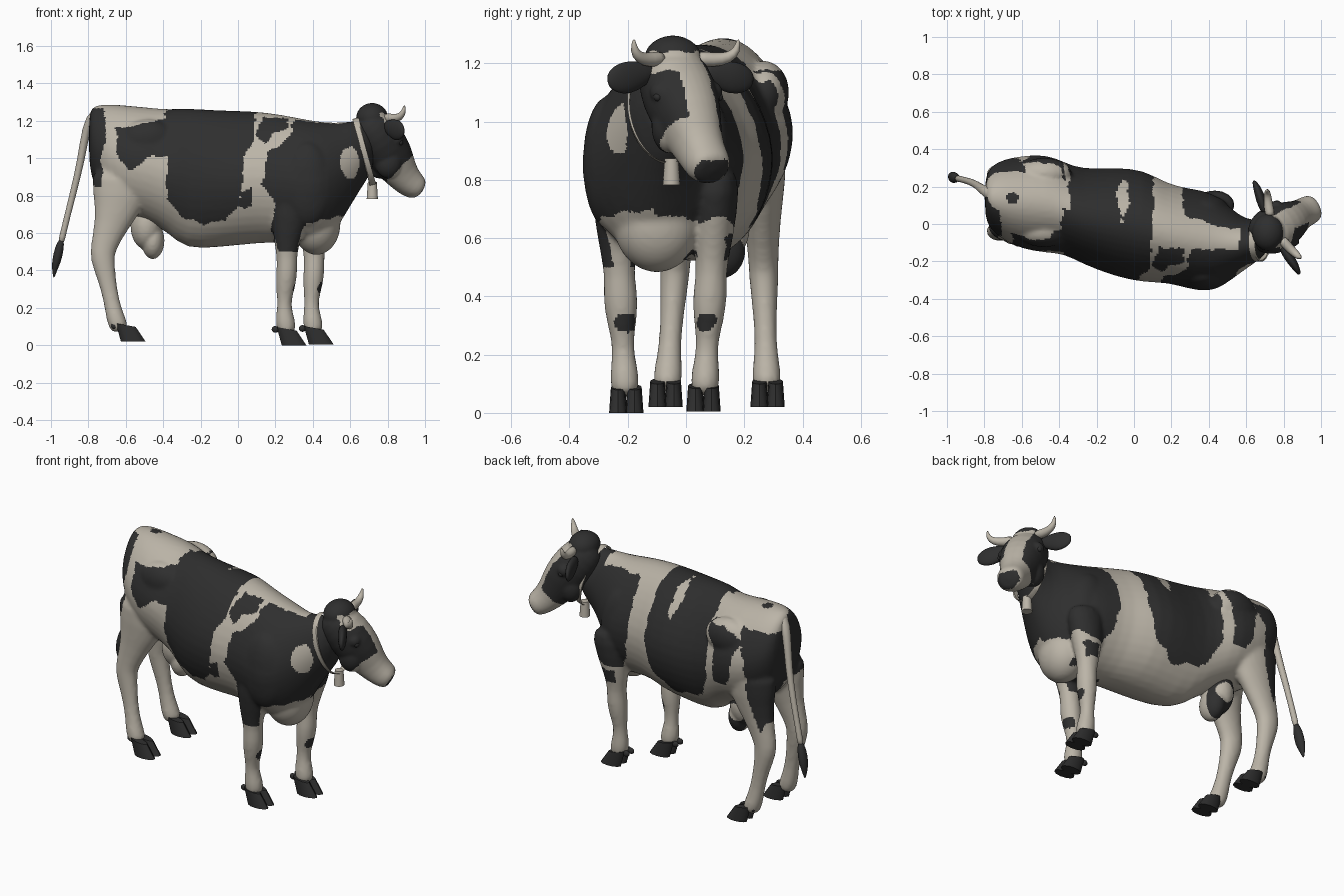
import bpy, bmesh, math
from mathutils import Vector, Matrix, noise

cube = bpy.data.objects.get("Cube")
if cube:
    bpy.data.objects.remove(cube, do_unlink=True)


def material(name, rgb):
    mat = bpy.data.materials.new(name)
    mat.use_nodes = True
    mat.diffuse_color = (*rgb, 1)
    bsdf = next(n for n in mat.node_tree.nodes if n.type == "BSDF_PRINCIPLED")
    bsdf.inputs["Base Color"].default_value = (*rgb, 1)
    bsdf.inputs["Roughness"].default_value = 0.8
    return mat


CREAM = material("cream hide", (0.50, 0.46, 0.39))
BLACK = material("black hide", (0.028, 0.028, 0.028))
ACROSS = Vector((0, 1, 0))


def loft(bm, stations, across=ACROSS, sides=16, power=2.0, along=None, taper=0):
    """Skin rings given as (x, y, z, radius across, radius other way)."""
    centres = [Vector(s[:3]) for s in stations]
    rings = []
    for i, (c, s) in enumerate(zip(centres, stations)):
        t = along or (centres[min(i + 1, len(centres) - 1)] - centres[max(i - 1, 0)]).normalized()
        u = (across - t * across.dot(t)).normalized()
        v = t.cross(u)
        ring = []
        for k in range(sides):
            a = math.tau * k / sides
            ca, sa = math.cos(a), math.sin(a)
            ca = math.copysign(abs(ca) ** (2 / power), ca) * (1 - taper * max(sa, 0))
            sa = math.copysign(abs(sa) ** (2 / power), sa)
            ring.append(bm.verts.new(c + u * ca * s[3] + v * sa * s[4]))
        rings.append(ring)
    for a, b in zip(rings, rings[1:]):
        for k in range(sides):
            n = (k + 1) % sides
            bm.faces.new((a[k], a[n], b[n], b[k]))
    bm.faces.new(rings[0])
    bm.faces.new(rings[-1])


def blob(bm, centre, size):
    m = Matrix.Translation(centre) @ Matrix.Diagonal((*size, 1))
    bmesh.ops.create_icosphere(bm, subdivisions=3, radius=1, matrix=m)


def finish(name, bm, mat, subdivide=0, voxel=0, smooth=0, rule=None, angle=math.pi):
    """Turn a bmesh into an object, fuse its shells and colour its faces."""
    bmesh.ops.recalc_face_normals(bm, faces=bm.faces)
    mesh = bpy.data.meshes.new(name)
    bm.to_mesh(mesh)
    bm.free()
    obj = bpy.data.objects.new(name, mesh)
    bpy.context.collection.objects.link(obj)
    if subdivide:
        obj.modifiers.new("round", "SUBSURF").levels = subdivide
    if voxel:
        fuse = obj.modifiers.new("fuse", "REMESH")
        fuse.mode, fuse.voxel_size = "VOXEL", voxel
    if smooth:
        soft = obj.modifiers.new("soften", "SMOOTH")
        soft.factor, soft.iterations = 0.5, smooth
    dg = bpy.context.evaluated_depsgraph_get()
    mesh = bpy.data.meshes.new_from_object(obj.evaluated_get(dg))
    obj.modifiers.clear()
    obj.data = mesh
    mesh.name = name
    mesh.materials.clear()
    for m in ([CREAM, BLACK] if rule else [mat]):
        mesh.materials.append(m)
    for f in mesh.polygons:
        f.material_index = int(rule(f.center, f.normal)) if rule else 0
    mesh.shade_smooth()
    mesh.set_sharp_from_angle(angle=angle)
    return obj


# Torso and neck: x, y, z, half width, half height
TORSO = [(-.80, .14, 1.11, .11, .15), (-.765, .14, 1.06, .175, .225), (-.70, .13, 1.02, .22, .275),
         (-.60, .115, .99, .255, .297), (-.47, .11, .965, .27, .31), (-.37, .085, .93, .25, .335),
         (-.28, .04, .89, .258, .385), (-.10, .01, .89, .298, .37), (.05, -.01, .897, .31, .362),
         (.18, -.05, .897, .268, .35), (.30, -.08, .88, .275, .345), (.40, -.095, .865, .275, .34),
         (.48, -.105, .88, .23, .315), (.56, -.11, .93, .16, .265), (.64, -.10, 1.01, .115, .195),
         (.74, -.05, 1.07, .09, .12)]
# Legs: x offset, z, half width, half depth
FRONT_LEG = [(.05, .86, .085, .13), (.025, .68, .08, .10), (.01, .55, .062, .07), (.012, .47, .052, .054),
             (.012, .40, .062, .058), (.005, .32, .054, .054), (-.002, .25, .039, .04),
             (-.002, .19, .04, .04), (.002, .13, .052, .056), (.015, .05, .05, .05)]
REAR_LEG = [(0, .95, .10, .19), (-.02, .78, .085, .15), (-.065, .64, .062, .092), (-.112, .51, .052, .07),
            (-.116, .45, .052, .067), (-.09, .34, .042, .048), (-.065, .22, .037, .042),
            (-.045, .13, .052, .052), (-.015, .06, .05, .052)]
# Each leg: name, profile, x, y at foot, y at top, ground height
LEGS = [("front_right", FRONT_LEG, .25, -.205, -.25, 0), ("front_left", FRONT_LEG, .395, .06, .11, .005),
        ("rear_right", REAR_LEG, -.61, -.07, -.01, .02), ("rear_left", REAR_LEG, -.61, .28, .255, .02)]

# Hide patches as (x, z) outlines in hundredths
RIGHT_PATCHES = [
    [(-33, 140), (12, 140), (8, 110), (3, 100), (3, 88), (0, 74), (-7, 67), (-18, 65), (-30, 69),
     (-38, 78), (-38, 101), (-48, 101), (-58, 93), (-64, 100), (-66, 117), (-48, 118), (-40, 121)],
    [(-90, 127), (-71, 126), (-70, 119), (-73, 100), (-73, 84), (-90, 90)],
    [(31, 121), (50, 130), (90, 130), (90, 74), (62, 70), (55, 69), (42, 67), (34, 62), (31, 50),
     (21, 50), (18, 64), (20, 76), (13, 86), (17, 104), (28, 112)],
    [(9, 114), (14, 122), (27, 122), (28, 117), (20, 113), (14, 108)],
    [(0, 74), (7, 74), (7, 83), (2, 82)]]
LEFT_PATCHES = [
    [(-33, 140), (10, 140), (11, 90), (5, 74), (-8, 64), (-28, 68), (-37, 85), (-36, 105)],
    [(-37, 117), (-48, 119), (-60, 112), (-52, 84), (-42, 84), (-42, 100)],
    [(27, 118), (50, 130), (90, 130), (90, 74), (60, 69), (50, 66), (44, 64), (34, 64), (29, 72), (25, 95)],
    [(38, 62), (47, 61), (45, 53), (39, 54)],
    [(-58, 119), (-90, 119), (-90, 80), (-72, 60), (-66, 76), (-63, 100)]]


def inside(x, z, outline):
    hit = False
    for (ax, az), (bx, bz) in zip(outline, outline[1:] + outline[:1]):
        if (az > z) != (bz > z) and x < ax + (z - az) * (bx - ax) / (bz - az):
            hit = not hit
    return hit


def spine_y(x):
    for a, b in zip(TORSO, TORSO[1:]):
        if x < b[0]:
            k = max(0, (x - a[0]) / (b[0] - a[0]))
            return a[1] + k * (b[1] - a[1])
    return TORSO[-1][1]


def hide_rule(p, n):
    w = noise.noise_vector(p * 14) * 0.018
    x, z = (p.x + w.x) * 100, (p.z + w.z) * 100
    if p.z < .4:                                            # knee spots
        centre = -.205 if p.y < -.08 else .07
        return n.x > .4 and p.x > 0 and math.hypot(p.z - .31, p.y + w.y - centre) < .033
    if p.z > 1.15 and math.hypot(p.x + .65, p.y + w.y - .14) < .03:       # rump spot
        return True
    middle = spine_y(p.x)
    right = p.y < middle
    if 10 < x < 57 and p.z > 1.1 and abs(p.y + w.y - middle - .03) < .12 - x * .0012:   # pale spine
        return False
    if right and math.hypot((x - 60) / 5, (z - 98) / 9) < 1:    # neck spot
        return False
    if not right and math.hypot((x + 6) / 3, (z - 117) / 9) < 1:  # flank streak
        return False
    return any(inside(x, z, o) for o in (RIGHT_PATCHES if right else LEFT_PATCHES))


# Fused body with four legs
body = bmesh.new()
loft(body, TORSO, sides=20, along=Vector((1, 0, 0)), taper=.17)
for name, profile, x, foot, top, ground in LEGS:
    loft(body, [(x + dx, foot + (top - foot) * z / .9, z + ground * .5, w, d) for dx, z, w, d in profile])
for y in (.27, -.04):
    blob(body, (-.48, y, 1.10), (.15, .085, .11))      # hip bones
for y in (.075, -.27):
    blob(body, (.37, y, .86), (.14, .085, .23))        # shoulder blades
blob(body, (.42, -.10, .65), (.13, .15, .17))          # brisket
finish("body", body, CREAM, subdivide=1, voxel=.0115, smooth=6, rule=hide_rule)

# Cloven hooves with dewclaws
for name, profile, x, foot, top, ground in LEGS:
    hoof = bmesh.new()
    for side in (-1, 1):
        toe = bmesh.ops.create_cone(hoof, cap_ends=True, segments=12, radius1=1, radius2=.8, depth=1)
        for v in toe["verts"]:
            low = .5 - v.co.z
            v.co = (x + .01 + v.co.x * .066 + low * .04, foot + side * .028 + v.co.y * .031,
                    ground + (1 - low) * (.088 - v.co.x * .012))
        blob(hoof, (x - .05, foot + side * .022, ground + .085), (.02, .014, .018))
    finish(name + "_hoof", hoof, BLACK, angle=.7)

# Head, built in its own turned frame
FORWARD = Vector((.9, .44, 0)).normalized()
LATERAL = Vector((-.44, .9, 0)).normalized()
MIDDLE = Vector((.74, -.03, 0))
NOSE = (FORWARD * .8 + Vector((0, 0, -.6))).normalized()


def head_point(side, forward, z):
    return MIDDLE + LATERAL * side + FORWARD * forward + Vector((0, 0, z))


def head_rule(p, n):
    p = p + noise.noise_vector(p * 18) * .01
    if n.dot(NOSE) > .72 and p.z < .87 and p.x > .93:       # nose pad
        return True
    if p.z - p.x < .08:                                     # pale muzzle
        return False
    s = (p - MIDDLE).dot(LATERAL)
    brow = -.12 if p.z > 1.17 else -.05
    return p.z > 1.24 or not brow < s < .065 or n.dot(FORWARD) < .1


head = bmesh.new()
loft(head, [(.65, -.085, 1.22, .07, .06), (.70, -.055, 1.18, .12, .11), (.76, -.025, 1.10, .135, .13),
            (.82, .01, 1.005, .115, .125), (.87, .04, .92, .085, .095), (.915, .065, .87, .08, .08),
            (.95, .082, .845, .08, .07), (.975, .095, .828, .057, .052)], across=LATERAL, power=2.2)
blob(head, (.717, -.045, 1.215), (.087, .10, .082))                       # poll
for side in (-1, 1):
    blob(head, head_point(side * .095, .07, 1.10), (.04, .04, .04))       # brows
    blob(head, head_point(side * .055, .045, .985), (.075, .06, .095))    # cheeks
finish("head", head, CREAM, subdivide=1, voxel=.008, smooth=4, rule=head_rule)

# Ears, horns and eyes on both sides
for side, label in ((-1, "right"), (1, "left")):
    def at(s, f, z, *radii):
        return (*head_point(side * s, f, z), *radii)
    ear = bmesh.new()
    loft(ear, [at(.09, .01, 1.175, .022, .02), at(.14, .01, 1.165, .045, .026), at(.20, .02, 1.15, .06, .026),
               at(.25, .025, 1.145, .048, .018), at(.28, .025, 1.14, .02, .008)], across=Vector((0, 0, 1)))
    finish(label + "_ear", ear, BLACK, subdivide=1)
    horn = bmesh.new()
    loft(horn, [at(.06, .02, 1.22, .028, .028), at(.12, .035, 1.21, .026, .026), at(.172, .055, 1.218, .022, .022),
                at(.198, .065, 1.245, .015, .015), at(.20, .07, 1.285, .004, .004)],
         across=FORWARD, sides=12)
    finish(label + "_horn", horn, CREAM, subdivide=1)
    eye = bmesh.new()
    blob(eye, head_point(side * .115, .085, 1.085), (.016, .016, .016))
    finish(label + "_eye", eye, BLACK)

# Collar strap and bell
collar = bmesh.new()
bmesh.ops.create_cone(collar, segments=40, radius1=1, radius2=1, depth=.028)
for v in collar.verts:
    a = v.co.copy()
    v.co = Vector((.675, -.075, 1.035)) + Vector((.05, .02, -.178)) * a.x + ACROSS * a.y * .125 \
        + Vector((.96, 0, .27)) * a.z
bmesh.ops.solidify(collar, geom=collar.faces[:], thickness=.008)
finish("collar", collar, CREAM, angle=.6)
bell = bmesh.new()
bmesh.ops.create_cone(bell, cap_ends=True, segments=16, radius1=.03, radius2=.024, depth=.09,
                      matrix=Matrix.Translation((.718, -.05, .828)))
finish("bell", bell, CREAM, angle=.6)


# Udder, hanging lower at the front
def udder_rule(p, n):
    return p.y > .14 and math.hypot(p.x + .48, p.z - .61) > .055


udder = bmesh.new()
blob(udder, (-.49, .12, .64), (.085, .10, .13))
blob(udder, (-.455, .12, .56), (.062, .085, .10))
finish("udder", udder, CREAM, voxel=.008, smooth=6, rule=udder_rule)

# Tail and tuft
tail = bmesh.new()
loft(tail, [(-.70, .14, 1.25, .035, .03), (-.77, .16, 1.245, .035, .03), (-.812, .185, 1.17, .026, .024),
            (-.84, .21, .98, .02, .02), (-.885, .23, .80, .018, .018), (-.93, .24, .62, .016, .016),
            (-.948, .245, .54, .02, .02)], sides=12)
finish("tail", tail, CREAM, subdivide=1)
tuft = bmesh.new()
loft(tuft, [(-.942, .243, .57, .014, .014), (-.955, .247, .52, .03, .026), (-.97, .25, .45, .034, .026),
            (-.98, .255, .41, .02, .016), (-.985, .26, .36, .004, .004)], sides=10)
finish("tail_tuft", tuft, BLACK, subdivide=1)
